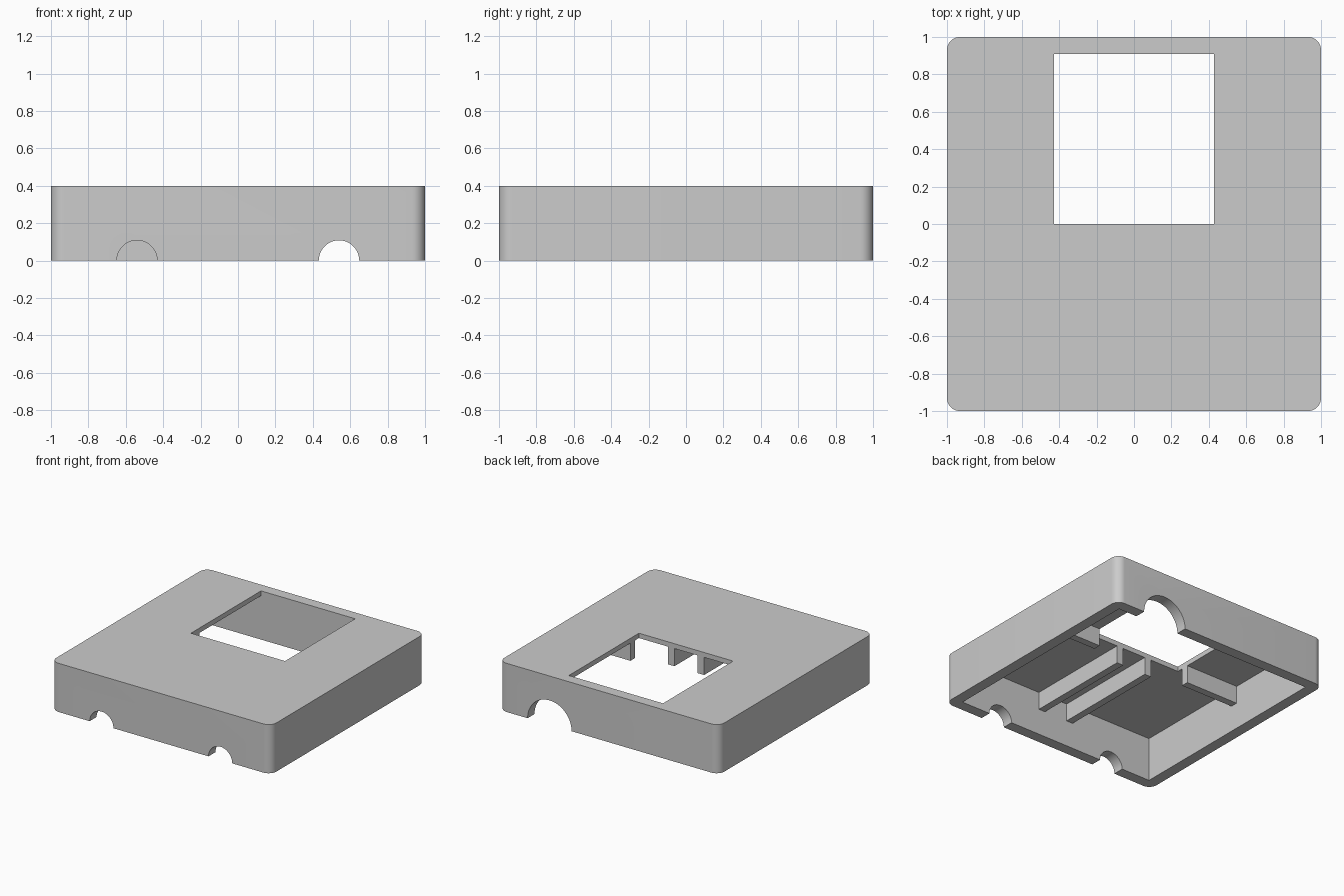
import bpy
import bmesh
import math
from mathutils import Matrix

cube = bpy.data.objects.get("Cube")
if cube:
    bpy.data.objects.remove(cube, do_unlink=True)

grey = bpy.data.materials.new("plain grey")
grey.use_nodes = True
colour = (0.6, 0.6, 0.6, 1)
grey.diffuse_color = colour
grey.node_tree.nodes["Principled BSDF"].inputs["Base Color"].default_value = colour

HEIGHT, CEILING, RIB_BOTTOM = 0.4, 0.36, 0.215
INNER, HOLE = 0.91, 0.428


def finish(name, bm):
    mesh = bpy.data.meshes.new(name)
    bm.to_mesh(mesh)
    bm.free()
    mesh.materials.append(grey)
    obj = bpy.data.objects.new(name, mesh)
    bpy.context.scene.collection.objects.link(obj)
    return obj


def box(name, low, high, corner=0):
    bm = bmesh.new()
    bmesh.ops.create_cube(bm, size=1)
    for v in bm.verts:
        v.co = [a if c < 0 else b for a, b, c in zip(low, high, v.co)]
    if corner:
        upright = [e for e in bm.edges if abs(e.verts[0].co.z - e.verts[1].co.z) > 0.1]
        bmesh.ops.bevel(bm, geom=upright, offset=corner, segments=10,
                        profile=0.5, affect='EDGES')
    return finish(name, bm)


def arch(name, x, y, radius):
    # Cylinder lying along y, centred on the bottom rim
    bm = bmesh.new()
    place = Matrix.Translation((x, y, 0)) @ Matrix.Rotation(math.pi / 2, 4, 'X')
    bmesh.ops.create_cone(bm, cap_ends=True, segments=64, radius1=radius,
                          radius2=radius, depth=0.3, matrix=place)
    return finish(name, bm)


# Outer shell with rounded upright corners
shell = box("cover_shell", (-1, -1, 0), (1, 1, HEIGHT), corner=0.07)

# Hollow, roof window and cable arches
cutters = [
    box("hollow_cutter", (-INNER, -INNER, -0.1), (INNER, INNER, CEILING)),
    box("window_cutter", (-HOLE, 0, 0.1), (HOLE, INNER, 0.6)),
    arch("front_right_arch_cutter", -0.54, -1, 0.108),
    arch("front_left_arch_cutter", 0.54, -1, 0.108),
    arch("back_arch_cutter", 0.54, 1, 0.2),
]
for cutter in cutters:
    mod = shell.modifiers.new(cutter.name, 'BOOLEAN')
    mod.operation = 'DIFFERENCE'
    mod.solver = 'EXACT'
    mod.object = cutter
bpy.context.view_layer.objects.active = shell
shell.select_set(True)
for cutter in cutters:
    bpy.ops.object.modifier_apply(modifier=cutter.name)
    bpy.data.objects.remove(cutter, do_unlink=True)
bpy.ops.object.shade_smooth_by_angle(angle=math.radians(30))

# Ribs under the roof, mirrored left and right
for side, s in (("left", 1), ("right", -1)):
    for name, (x0, x1), (y0, y1) in (
        ("long_rib", (0.105, 0.165), (-INNER, 0)),
        ("cross_rib", (HOLE, INNER), (0.05, 0.11)),
    ):
        xs = sorted((s * x0, s * x1))
        box(f"{side}_{name}", (xs[0], y0, RIB_BOTTOM), (xs[1], y1, CEILING))
